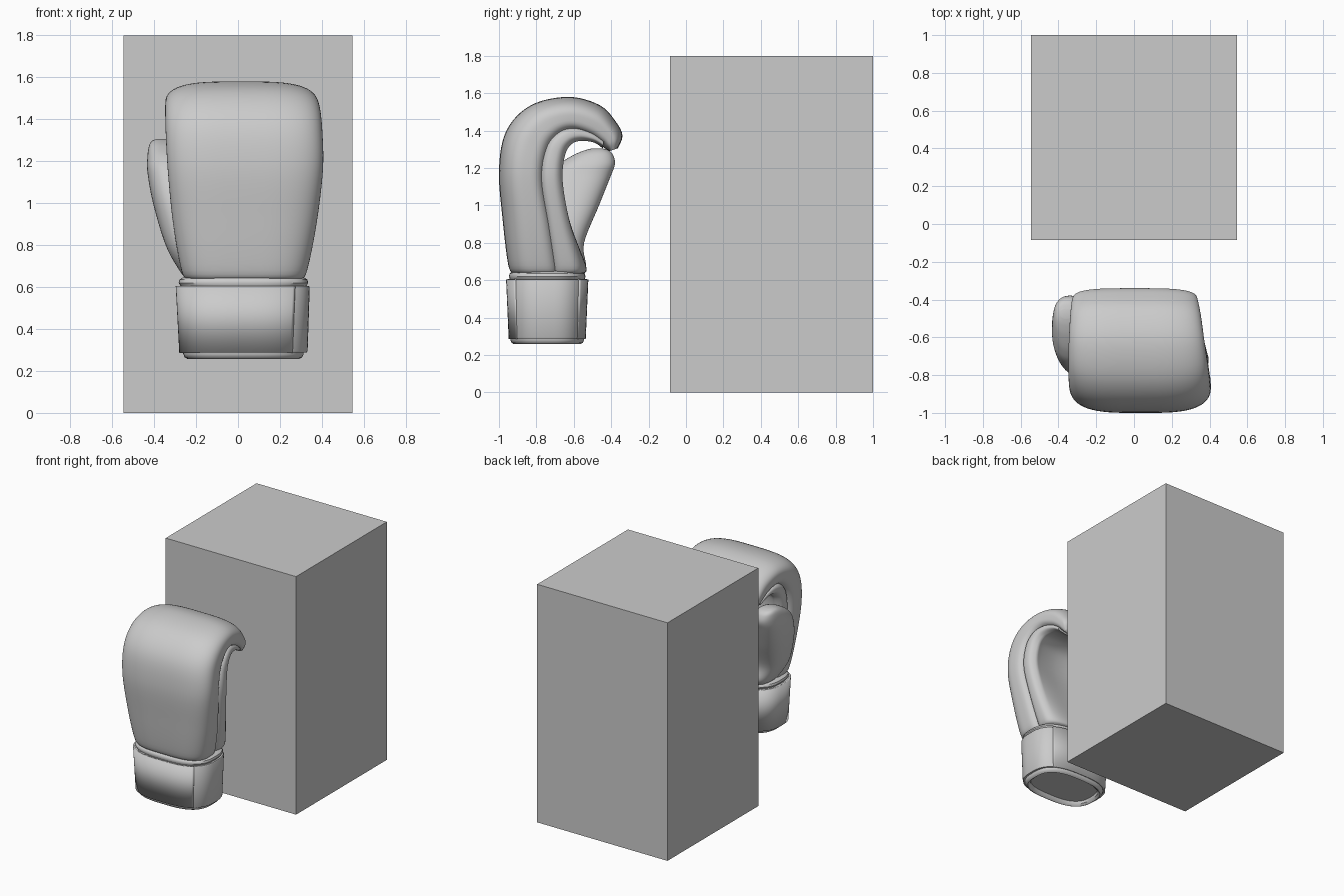
import bpy, bmesh, math

if "Cube" in bpy.data.objects:
    bpy.data.objects.remove(bpy.data.objects["Cube"])


def spow(v, p):
    return math.copysign(abs(v) ** p, v)


def build(name, rings, closed=True, caps=True, angle=40):
    """Skin a list of point rings into one smooth mesh object."""
    bm = bmesh.new()
    rows = [[bm.verts.new(p) for p in r] for r in rings]
    n = len(rows[0])
    for a, b in zip(rows, rows[1:]):
        for i in range(n if closed else n - 1):
            j = (i + 1) % n
            bm.faces.new((a[i], a[j], b[j], b[i]))
    if caps:
        for r in (rows[0], rows[-1]):
            bm.faces.new(r)
    bmesh.ops.recalc_face_normals(bm, faces=bm.faces)
    me = bpy.data.meshes.new(name)
    bm.to_mesh(me)
    bm.free()
    ob = bpy.data.objects.new(name, me)
    bpy.context.collection.objects.link(ob)
    bpy.ops.object.select_all(action='DESELECT')
    ob.select_set(True)
    bpy.context.view_layer.objects.active = ob
    bpy.ops.object.shade_smooth_by_angle(angle=math.radians(angle))
    return ob


def spline(keys, steps=6):
    """Catmull-Rom interpolation of tuples."""
    k = [keys[0]] + list(keys) + [keys[-1]]
    out = []
    for i in range(1, len(k) - 2):
        for s in range(steps):
            t = s / steps
            out.append([0.5 * (2 * b + (c - a) * t + (2 * a - 5 * b + 4 * c - d) * t * t
                               + (3 * b - a - 3 * c + d) * t ** 3)
                        for a, b, c, d in zip(*k[i - 1:i + 3])])
    return out + [list(keys[-1])]


def padded_ring(ay, az, by, bz, xl, xr, dip, n_out, n_in, count=72):
    """Cross-section spanning from (ay, az) to (by, bz), width xl..xr."""
    pts = []
    for i in range(count):
        a = 2 * math.pi * i / count
        n = n_in if math.sin(a) > 0 else n_out
        u = spow(math.cos(a), 2 / 3.6)
        v = spow(math.sin(a), 2 / n)
        if v > 0:
            v -= dip * max(0, 1 - (u / 0.85) ** 2) ** 0.8
        pts.append(((xl + xr) / 2 + u * (xr - xl) / 2,
                    (ay + by) / 2 + v * (by - ay) / 2,
                    (az + bz) / 2 + v * (bz - az) / 2))
    return pts


def oval(z, ax, ay, cx=0.026, cy=-0.742, n=2.8, lo=0, hi=360, count=72, end=False):
    pts = []
    for i in range(count + int(end)):
        a = math.radians(lo + (hi - lo) * i / count)
        pts.append((cx + ax * spow(math.cos(a), 2 / n), cy + ay * spow(math.sin(a), 2 / n), z))
    return pts


# Tall block behind the glove
bpy.ops.mesh.primitive_cube_add(size=1, location=(0, 0.4575, 0.9))
block = bpy.context.object
block.name = "display_block"
block.scale = (1.09, 1.085, 1.8)

# Curled mitt padding: back curve and seam curve, then left and right width
outer = [(-.92, .635), (-.95, .68), (-.98, .92), (-1, 1.19), (-.96, 1.4), (-.83, 1.535),
         (-.63, 1.58), (-.46, 1.535), (-.37, 1.44), (-.34, 1.37), (-.365, 1.305)]
seam = [(-.67, .635), (-.67, .68), (-.70, .89), (-.74, 1.13), (-.715, 1.29), (-.66, 1.365),
        (-.60, 1.385), (-.52, 1.36), (-.46, 1.325), (-.435, 1.305), (-.41, 1.29)]
width = [(-.24, .30), (-.27, .33), (-.31, .375), (-.335, .405), (-.345, .402), (-.347, .39),
         (-.345, .372), (-.338, .355), (-.33, .34), (-.32, .33), (-.30, .31)]
keys = [o + s + w for o, s, w in zip(outer, seam, width)]
build("mitt_padding", [padded_ring(*k, 0, 2.3, 4) for k in spline(keys)], angle=60)

# Palm lining that follows the seam, hollowed under the curl
palm = [(-.55, .635), (-.535, .68), (-.60, .92), (-.635, 1.13), (-.625, 1.26), (-.595, 1.315),
        (-.55, 1.33), (-.49, 1.325), (-.445, 1.305)]
dips = [0, 0, .35, .8, 1.0, .9, .7, .4, 0]
keys = []
for o, s, p, w, d in zip(outer, seam, palm, width, dips):
    start = [b + 0.25 * (a - b) for a, b in zip(o, s)]
    keys.append((*start, *p, w[0] + .012, w[1] - .012, d))
build("palm_lining", [padded_ring(*k, 3, 2.6) for k in spline(keys)], angle=60)

# Thumb: z, x range, y range
thumb = [(.645, -.25, -.05, -.78, -.56), (.68, -.28, -.06, -.81, -.535), (.8, -.345, -.1, -.83, -.545),
         (1.0, -.405, -.17, -.80, -.465), (1.15, -.432, -.22, -.74, -.405),
         (1.22, -.432, -.24, -.68, -.38), (1.27, -.425, -.27, -.60, -.39),
         (1.295, -.412, -.30, -.54, -.415), (1.305, -.39, -.33, -.50, -.45)]
build("thumb", [oval(z, (b - a) / 2, (d - c) / 2, (a + b) / 2, (c + d) / 2, 2.4)
                for z, a, b, c, d in spline(thumb)], angle=60)

# Hollow cuff with rolled rims: z, half width, half depth
cuff = [(.6, .235, .145), (.3, .245, .155), (.27, .252, .163), (.258, .268, .178), (.265, .28, .19),
        (.28, .287, .197), (.60, .295, .198), (.608, .302, .201), (.62, .309, .205),
        (.635, .305, .201), (.645, .29, .19), (.65, .25, .16)]
build("cuff", [oval(*r) for r in cuff])

# Wrist band and the strap wrapped over it, open on the right side
build("wrist_band", [oval(*r) for r in
                     [(.288, .27, .18), (.288, .302, .2), (.295, .306, .203),
                      (.598, .316, .212), (.605, .312, .208), (.605, .27, .18)]])
strap = build("wrist_strap", [oval(z, ax, ay, lo=46, hi=314, end=True)
                              for z, ax, ay in [(.287, .3, .2), (.605, .317, .214)]],
              closed=False, caps=False)
mod = strap.modifiers.new("thickness", 'SOLIDIFY')
mod.thickness = 0.012
mod.offset = 0
